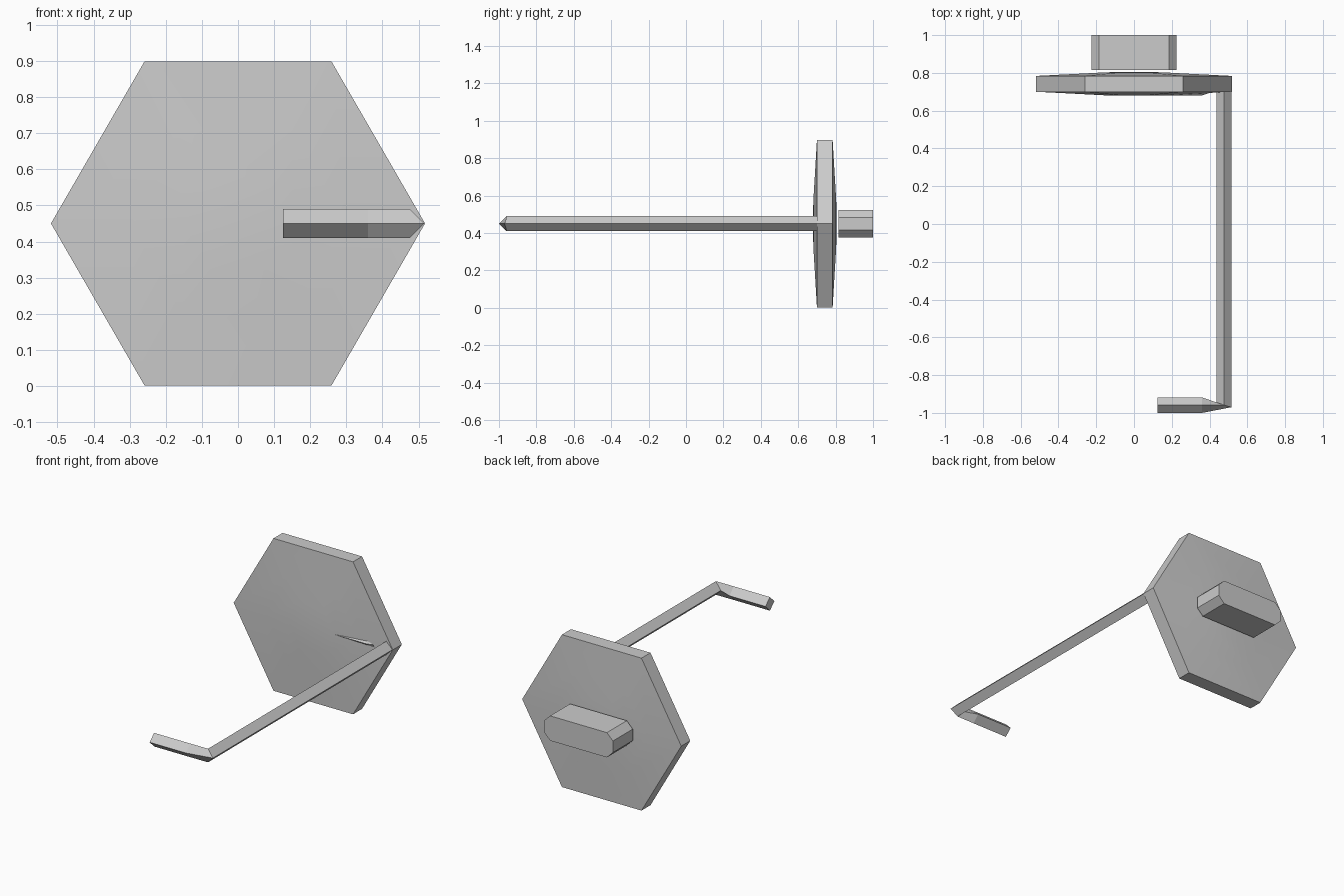
import bpy, math

if "Cube" in bpy.data.objects:
    bpy.data.objects.remove(bpy.data.objects["Cube"])

grey = bpy.data.materials.new("light grey")
grey.diffuse_color = (0.6, 0.6, 0.6, 1)
grey.use_nodes = True
grey.node_tree.nodes["Principled BSDF"].inputs["Base Color"].default_value = grey.diffuse_color
ZC = 0.45  # height of the common axis


def loft(name, rings, smooth=False):
    """Skin a list of closed rings (equal point counts) and cap both ends."""
    n = len(rings[0])
    verts = [p for r in rings for p in r]
    faces = [(a * n + i, a * n + (i + 1) % n, (a + 1) * n + (i + 1) % n, (a + 1) * n + i)
             for a in range(len(rings) - 1) for i in range(n)]
    faces += [tuple(reversed(range(n))), tuple(range(len(verts) - n, len(verts)))]
    me = bpy.data.meshes.new(name)
    me.from_pydata(verts, [], faces)
    me.materials.append(grey)
    ob = bpy.data.objects.new(name, me)
    bpy.context.collection.objects.link(ob)
    bpy.context.view_layer.objects.active = ob
    ob.select_set(True)
    bpy.ops.object.mode_set(mode='EDIT')
    bpy.ops.mesh.select_all(action='SELECT')
    bpy.ops.mesh.normals_make_consistent(inside=False)
    bpy.ops.object.mode_set(mode='OBJECT')
    if smooth:
        bpy.ops.object.shade_smooth_by_angle(angle=math.radians(30))
    ob.select_set(False)
    return ob


def hexagon(r, y):
    return [(r * math.cos(i * math.pi / 3), y, ZC + r * math.sin(i * math.pi / 3))
            for i in range(6)]


def diamond(outer, inner):
    """Diamond section between two edge points given as (x, y)."""
    mx, my = (outer[0] + inner[0]) / 2, (outer[1] + inner[1]) / 2
    return [(*outer, ZC), (mx, my, ZC + 0.04), (*inner, ZC), (mx, my, ZC - 0.04)]


# Slightly domed hexagonal plate
loft("plate", [hexagon(r, y) for r, y in (
    (0.04, 0.679), (0.15, 0.681), (0.3, 0.689), (0.518, 0.70),
    (0.518, 0.784), (0.3, 0.795), (0.15, 0.803), (0.04, 0.805))], smooth=True)

# Chamfered block behind the plate
section = [(0.185, 0.073), (0.224, 0.034), (0.224, -0.034), (0.185, -0.073)]
section += [(-x, z) for x, z in reversed(section)]
loft("mounting_block", [[(x, y, ZC + z) for x, z in section] for y in (0.815, 1.0)])

# Bent diamond-section arm: plate root, long shaft, front handle
loft("arm", [diamond(o, i) for o, i in (
    ((0.06, 0.76), (0.06, 0.681)),
    ((0.36, 0.76), (0.36, 0.681)),
    ((0.516, 0.73), (0.436, 0.706)),
    ((0.516, -0.97), (0.436, -0.946)),
    ((0.36, -1.0), (0.36, -0.918)),
    ((0.125, -1.0), (0.125, -0.918)))])
